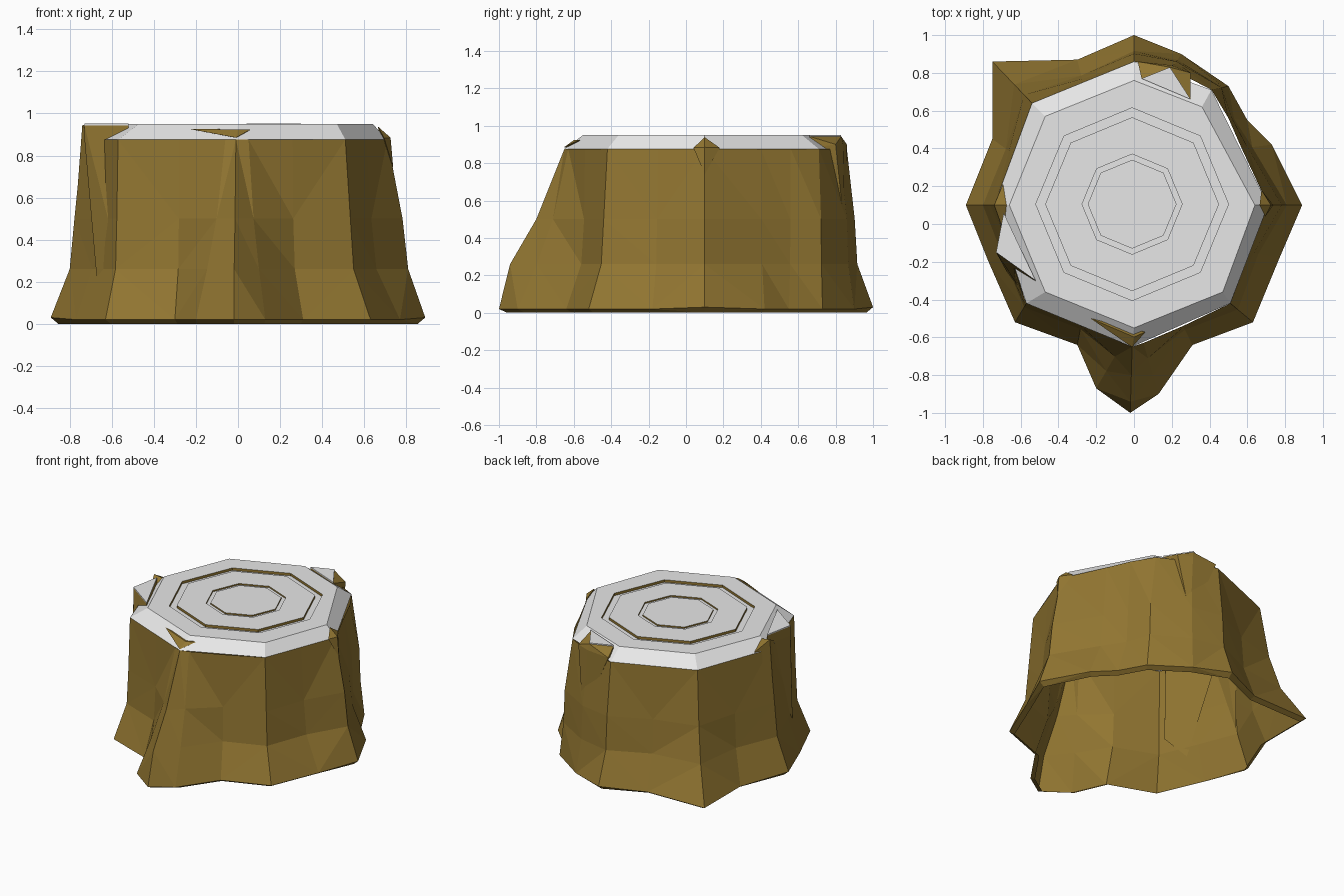
import bpy, bmesh, math

if "Cube" in bpy.data.objects:
    bpy.data.objects.remove(bpy.data.objects["Cube"])


def material(name, rgb):
    m = bpy.data.materials.new(name)
    m.diffuse_color = (*rgb, 1)
    m.use_nodes = True
    m.node_tree.nodes["Principled BSDF"].inputs["Base Color"].default_value = m.diffuse_color
    return m


BARK = material("bark_brown", (0.287, 0.181, 0.031))
WOOD = material("pale_wood", (0.8, 0.8, 0.8))


def finish(bm, name, mats, recalc=True):
    if recalc:
        bmesh.ops.recalc_face_normals(bm, faces=bm.faces)
    me = bpy.data.meshes.new(name)
    bm.to_mesh(me)
    bm.free()
    for m in mats:
        me.materials.append(m)
    ob = bpy.data.objects.new(name, me)
    bpy.context.collection.objects.link(ob)
    return ob


def bridge(bm, a, b, mat=0):
    n = len(a)
    for i in range(n):
        j = (i + 1) % n
        bm.faces.new((a[i], a[j], b[j], b[i])).material_index = mat


def hull(name, pts, mat):
    bm = bmesh.new()
    vs = [bm.verts.new(p) for p in pts]
    bmesh.ops.convex_hull(bm, input=vs)
    return finish(bm, name, [mat])


def at_z(outline, *levels):
    return [(x, y, z) for z in levels for x, y in outline]


# Trunk columns, anticlockwise from the front root:
# ground x, y, top x, y, then flare share at z = 0.26 and z = 0.5
COLS = [
    (-.02, -1.0, -.01, -.65, .83, .43), (.13, -.9, .05, -.63, .62, .3),
    (.31, -.64, .26, -.54, .2, .05), (.63, -.52, .51, -.42, .33, .2),
    (.77, -.18, .61, -.15, .3, .15), (.89, .1, .71, .1, .55, .4),
    (.73, .42, .57, .4, .35, .2), (.6, .55, .5, .56, .3, .2),
    (.5, .73, .41, .71, .7, .6), (.25, .9, .2, .82, .6, .5),
    (0, 1.0, 0, .86, .4, .3), (-.3, .87, -.27, .75, .3, .15),
    (-.75, .86, -.54, .64, .45, .2), (-.75, .45, -.64, .37, .35, .2),
    (-.89, .1, -.74, .1, .4, .25), (-.77, -.2, -.66, -.16, .3, .15),
    (-.63, -.52, -.57, -.42, .2, .1), (-.3, -.64, -.28, -.535, .2, .05),
    (-.2, -.87, -.06, -.63, .62, .3),
]

# Hollow trunk with flared roots and a narrow turned-in lip at the ground
bm = bmesh.new()
rings = [[bm.verts.new((c[0] * .96, .1 + (c[1] - .1) * .96, 0)) for c in COLS]]
for level, z in enumerate((.02, .26, .5, .876)):
    ring = []
    for bx, by, tx, ty, w1, w2 in COLS:
        w = (1, w1, w2, 0)[level]
        raised = level == 0 and (abs(by - .1) < .05 or by > .95)
        ring.append(bm.verts.new((tx + (bx - tx) * w, ty + (by - ty) * w,
                                  .03 if raised else z)))
    rings.append(ring)
for a, b in zip(rings, rings[1:]):
    bridge(bm, a, b)
bmesh.ops.triangulate(bm, faces=bm.faces[:])
finish(bm, "trunk", [BARK], recalc=False)

# Cut top: bevelled octagon with two growth-ring grooves (bark-coloured walls)
bm = bmesh.new()
outer = [COLS[i][2:4] for i in (0, 3, 5, 8, 10, 12, 14, 16)]
inner = [(0, -.55), (.47, -.36), (.64, .1), (.36, .62),
         (0, .76), (-.47, .57), (-.66, .1), (-.47, -.36)]
prev = [bm.verts.new((x, y, .876)) for x, y in outer]
cur = [bm.verts.new((x, y, .95)) for x, y in inner]
bridge(bm, prev, cur)
for r, z, mat in ((.51, .95, 0), (.51, .932, 1), (.46, .932, 0), (.46, .95, 1),
                  (.265, .95, 0), (.265, .94, 1), (.235, .94, 0), (.235, .95, 1)):
    prev = cur
    cur = [bm.verts.new((-.01 + r * math.sin(k * math.pi / 4),
                         .105 - r * math.cos(k * math.pi / 4), z)) for k in range(8)]
    bridge(bm, prev, cur, mat)
bm.faces.new(cur)
finish(bm, "cut_top", [WOOD, BARK], recalc=False)

# Exposed bark in the chips of the rim
hull("right_chip", [(.695, .04, .882), (.675, .18, .882), (.665, .1, .938),
                    (.725, .1, .885), (.738, .1, .74)], BARK)
hull("front_chip", [(-.23, -.5, .926), (.06, -.572, .924), (0, -.598, .924),
                    (-.01, -.652, .885), (0, -.55, .88)], BARK)

# Raised bark flaps around the rim
hull("left_bark_flap", [(-.74, .1, .945), (-.67, .1, .935), (-.69, .22, .876),
                        (-.69, -.04, .87), (-.79, .1, .28)], BARK)
LEFT = [(-.69, .06), (-.73, -.15), (-.52, -.3)]
BACK = [(.04, .77), (.19, .83), (.3, .66)]
hull("front_left_bark_flap", at_z(LEFT, .88, .943) +
     [(-.67, -.26, .2), (-.58, -.38, .35)], BARK)
hull("back_bark_flap", at_z(BACK, .88, .943) +
     [(.02, .86, .9), (.2, .84, .9), (.3, .8, .9), (.23, .85, .42)], BARK)

# Pale wood caps on the two flaps
hull("left_wood_splinter", at_z(LEFT, .943, .951), WOOD)
hull("back_wood_splinter", at_z(BACK, .943, .951), WOOD)
